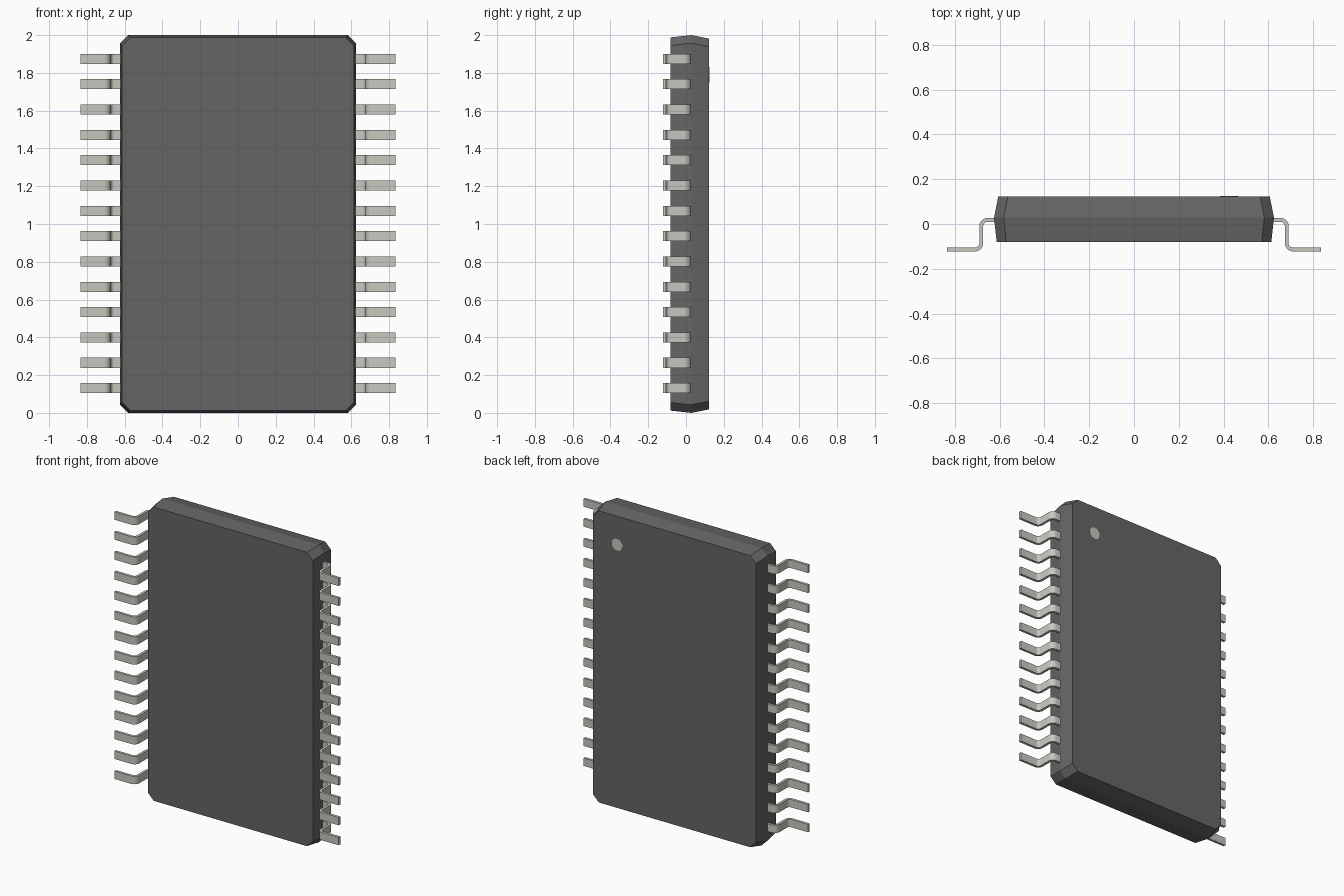
import bpy, bmesh, math

if "Cube" in bpy.data.objects:
    bpy.data.objects.remove(bpy.data.objects["Cube"])


def material(name, color):
    m = bpy.data.materials.new(name)
    m.diffuse_color = (*color, 1)
    m.use_nodes = True
    m.node_tree.nodes["Principled BSDF"].inputs["Base Color"].default_value = m.diffuse_color
    return m


DARK = material("dark_plastic", (0.13, 0.13, 0.13))
METAL = material("tinned_metal", (0.58, 0.58, 0.53))


def loft(name, rings, mat):
    """Skin a stack of equal-length vertex rings and cap both ends."""
    bm = bmesh.new()
    rows = [[bm.verts.new(p) for p in ring] for ring in rings]
    n = len(rows[0])
    for a, b in zip(rows, rows[1:]):
        for i in range(n):
            j = (i + 1) % n
            bm.faces.new((a[i], a[j], b[j], b[i]))
    bm.faces.new(rows[0])
    bm.faces.new(rows[-1])
    bmesh.ops.recalc_face_normals(bm, faces=bm.faces)
    mesh = bpy.data.meshes.new(name)
    bm.to_mesh(mesh)
    bm.free()
    mesh.materials.append(mat)
    return mesh


def place(name, mesh, location=(0, 0, 0)):
    ob = bpy.data.objects.new(name, mesh)
    ob.location = location
    bpy.context.collection.objects.link(ob)
    return ob


# Package body: chamfered rectangle, widest at the lead plane
def body_ring(y, inset, chamfer=0.043):
    w, h = 0.625 - inset, 1.0 - inset
    c = chamfer
    pts = [(w, h - c), (w - c, h), (c - w, h), (-w, h - c),
           (-w, c - h), (c - w, -h), (w - c, -h), (w, c - h)]
    return [(x, y, 1.0 + z) for x, z in pts]


BACK = 0.123
place("package_body", loft("package_body", [
    body_ring(-0.081, 0.012), body_ring(0.028, 0.0), body_ring(BACK, 0.019)], DARK))

# Pin one marker on the back face
circle = [(0.04 * math.cos(2 * math.pi * k / 32), 0.04 * math.sin(2 * math.pi * k / 32))
          for k in range(32)]
place("pin_one_marker", loft("pin_one_marker", [
    [(x, y, z) for x, z in circle] for y in (-0.004, 0.001)], METAL), (0.425, BACK, 1.79))


# Gull-wing lead: a flat strip swept along a path with two rounded bends
R, T, W, STEPS = 0.028, 0.0085, 0.0265, 6
SHOULDER, DROP, FOOT, TIP = 0.0185, 0.682, -0.114, 0.835


def lead_mesh(side):
    path = [(0.58, SHOULDER, 0)]
    for k in range(STEPS + 1):
        a = math.pi / 2 * k / STEPS
        path.append((DROP - R + R * math.sin(a), SHOULDER - R + R * math.cos(a), -a))
    for k in range(STEPS + 1):
        a = math.pi / 2 * (1 - k / STEPS)
        path.append((DROP + R - R * math.sin(a), FOOT + R - R * math.cos(a), -a))
    path.append((TIP, FOOT, 0))
    rings = []
    for x, y, heading in path:
        nx, ny = -math.sin(heading) * T, math.cos(heading) * T
        rings.append([(side * (x + s * nx), y + s * ny, z)
                      for s, z in ((1, -W), (1, W), (-1, W), (-1, -W))])
    return loft("lead", rings, METAL)


leads = []
for side, label in ((-1, "left"), (1, "right")):
    mesh = lead_mesh(side)
    for i in range(14):
        leads.append(place(f"{label}_lead_{i + 1}", mesh, (0, 0, 1.003 + 0.1341 * (i - 6.5))))

# Smooth the lead bends, keeping strip edges sharp
for ob in leads:
    ob.select_set(True)
bpy.context.view_layer.objects.active = leads[0]
bpy.ops.object.shade_smooth_by_angle(angle=math.radians(35))
